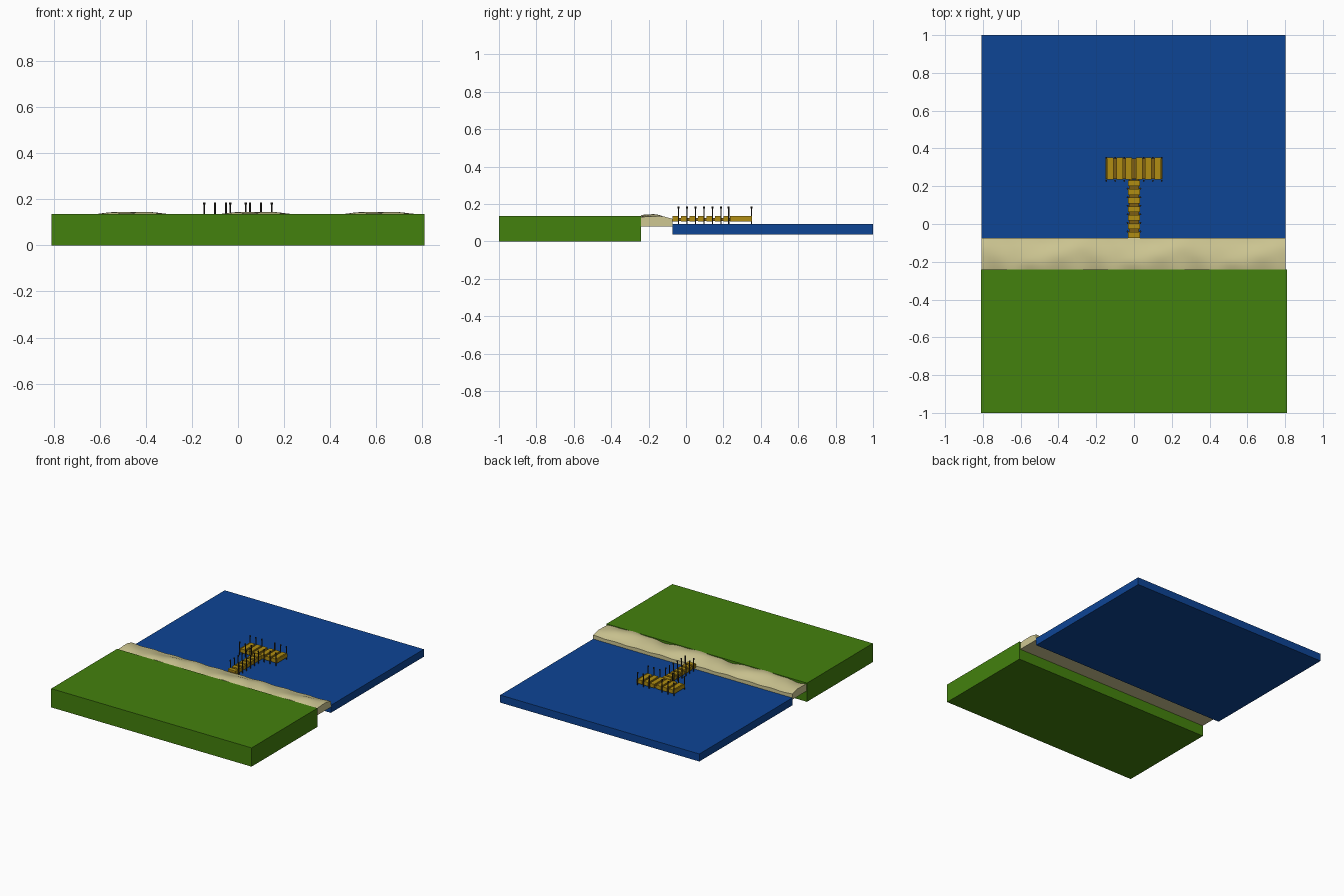
import bpy, bmesh, math

if "Cube" in bpy.data.objects:
    bpy.data.objects.remove(bpy.data.objects["Cube"])


def material(name, rgb):
    m = bpy.data.materials.new(name)
    m.diffuse_color = (*rgb, 1)
    m.use_nodes = True
    m.node_tree.nodes["Principled BSDF"].inputs["Base Color"].default_value = m.diffuse_color
    return m


GRASS = material("grass", (0.057, 0.22, 0.004))
WATER = material("water", (0.004, 0.058, 0.30))
SAND = material("sand", (0.62, 0.57, 0.29))
PLANK = material("plank_wood", (0.44, 0.27, 0.006))
BEAM = material("dark_wood", (0.20, 0.11, 0.006))
POST = material("post_wood", (0.03, 0.025, 0.02))


def box(name, x0, x1, y0, y1, z0, z1, mat):
    bpy.ops.mesh.primitive_cube_add(size=1, location=((x0 + x1) / 2, (y0 + y1) / 2, (z0 + z1) / 2))
    o = bpy.context.object
    o.name = name
    o.scale = (x1 - x0, y1 - y0, z1 - z0)
    bpy.ops.object.transform_apply(location=False, rotation=False)
    o.data.materials.append(mat)
    return o


def post(name, x, y):
    bpy.ops.mesh.primitive_cylinder_add(vertices=8, radius=0.0035, depth=0.095, location=(x, y, 0.1375))
    shaft = bpy.context.object
    shaft.name = name
    shaft.data.materials.append(POST)
    # small cap on top of the post
    bpy.ops.mesh.primitive_cylinder_add(vertices=8, radius=0.005, depth=0.01, location=(x, y, 0.182))
    cap = bpy.context.object
    cap.name = name + "_cap"
    cap.data.materials.append(POST)


# Ground and water slabs
box("grass_land", -0.81, 0.81, -1.0, -0.24, 0.0, 0.137, GRASS)
box("water", -0.808, 0.802, -0.073, 1.0, 0.037, 0.092, WATER)

# Sand strip: rippled top repeating three times along the shore
X0, X1, TILE = -0.808, 0.802, 0.5367
Y0, Y1, BASE = -0.24, -0.073, 0.079
PROFILE = [0.131, 0.134, 0.135, 0.136, 0.134, 0.131, 0.126, 0.121, 0.117]


def bump(x, centre, width):
    d = (x - centre + TILE / 2) % TILE - TILE / 2
    return math.exp(-(d / width) ** 2)


def sand_height(x, t):
    z = PROFILE[round(t * 8)]
    z += 0.011 * bump(x, -0.46 + 0.06 * t, 0.09) * math.sin(math.pi * min(1, t + 0.2))
    z += 0.006 * bump(x, -0.57, 0.06) * math.exp(-((t - 0.2) / 0.2) ** 2)
    z += 0.006 * bump(x, -0.30, 0.07) * math.exp(-((t - 0.75) / 0.25) ** 2)
    z -= 0.010 * bump(x, -0.73, 0.06) * (1 - t) ** 2
    return z + 0.002 * math.sin(x * math.tau * 3 / TILE + 5 * t)


bm = bmesh.new()
rows = []
for i in range(73):
    x = X0 + (X1 - X0) * i / 72
    ring = [bm.verts.new((x, Y0, BASE))]
    ring += [bm.verts.new((x, Y0 + (Y1 - Y0) * j / 8, sand_height(x, j / 8))) for j in range(9)]
    ring.append(bm.verts.new((x, Y1, BASE)))
    rows.append(ring)
for a, b in zip(rows, rows[1:]):
    for j in range(11):
        k = (j + 1) % 11
        bm.faces.new((a[j], b[j], b[k], a[k]))
bm.faces.new(rows[0])
bm.faces.new(rows[-1])
bmesh.ops.recalc_face_normals(bm, faces=bm.faces)
mesh = bpy.data.meshes.new("beach_sand")
bm.to_mesh(mesh)
bm.free()
beach = bpy.data.objects.new("beach_sand", mesh)
mesh.materials.append(SAND)
bpy.context.collection.objects.link(beach)
bpy.ops.object.select_all(action='DESELECT')
beach.select_set(True)
bpy.context.view_layer.objects.active = beach
bpy.ops.object.shade_smooth_by_angle(angle=math.radians(40))

# Walkway: dark underframe with spaced planks and post pairs
box("walkway_frame", -0.027, 0.027, -0.073, 0.235, 0.108, 0.126, BEAM)
for i in range(7):
    y = -0.073 + i * 0.0455
    box("walkway_plank", -0.031, 0.031, y, min(y + 0.03, 0.235), 0.107, 0.135, PLANK)
for i in range(6):
    for s in (-1, 1):
        post("walkway_post", s * 0.034, -0.04 + i * 0.0455)

# Pier head: planks running out to sea
box("head_frame", -0.145, 0.145, 0.238, 0.348, 0.108, 0.126, BEAM)
for s in (-1, 1):
    for i in range(3):
        x = s * (0.027 + i * 0.049)
        box("head_plank", x - 0.017, x + 0.017, 0.235, 0.353, 0.107, 0.135, PLANK)
    box("head_edge_plank", s * 0.1485 - 0.003, s * 0.1485 + 0.003, 0.235, 0.353, 0.107, 0.135, PLANK)
    for x in (0.052, 0.100, 0.147):
        post("head_back_post", s * x, 0.350)
        post("head_front_post", s * x, 0.228)
